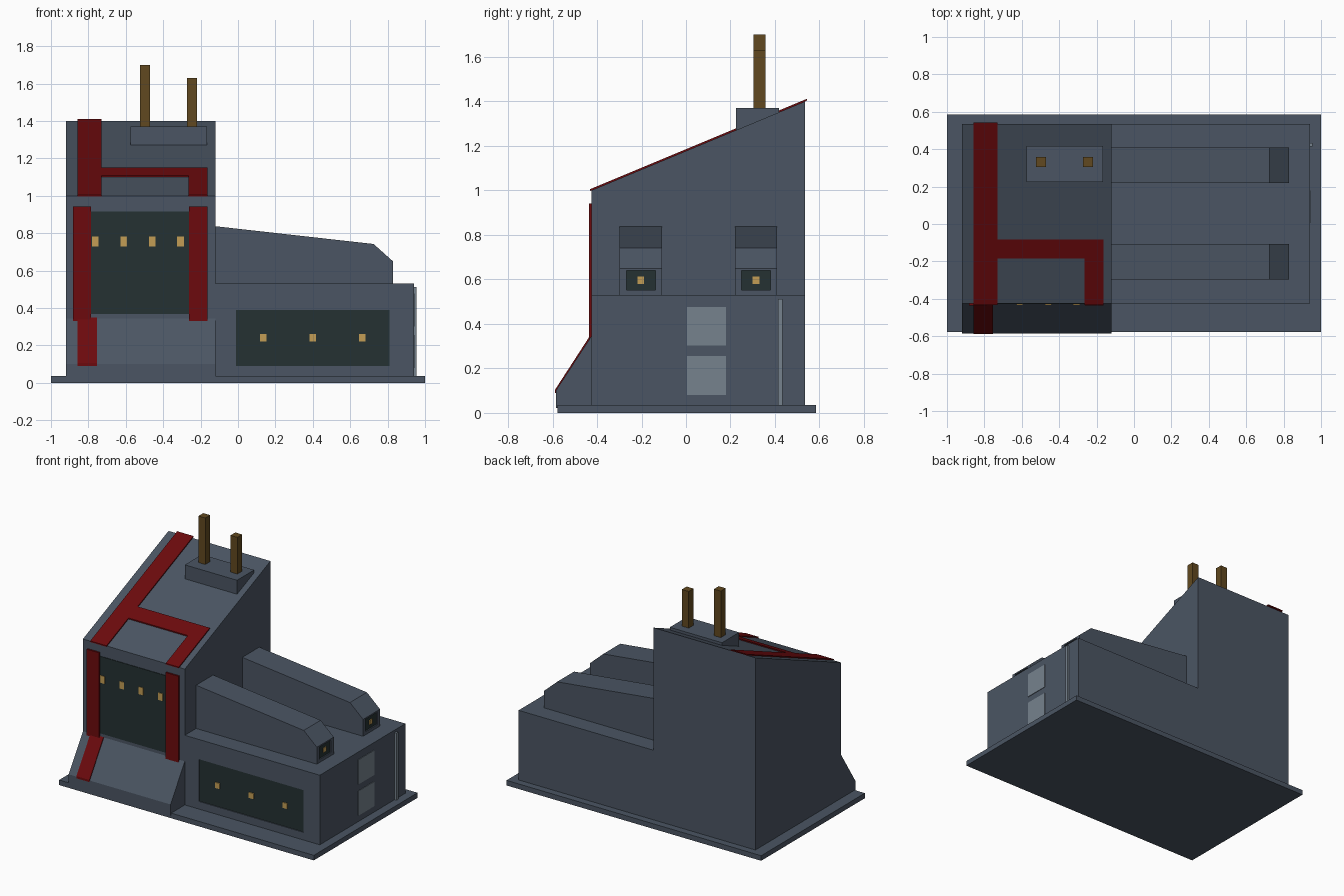
import bpy, bmesh
from mathutils import Vector

cube = bpy.data.objects.get("Cube")
if cube:
    bpy.data.objects.remove(cube, do_unlink=True)


def material(name, rgb):
    m = bpy.data.materials.new(name)
    m.use_nodes = True
    m.diffuse_color = (*rgb, 1)
    m.node_tree.nodes["Principled BSDF"].inputs["Base Color"].default_value = (*rgb, 1)
    return m


WALL = material("slate wall", (0.07, 0.091, 0.125))
RED = material("dark red trim", (0.15, 0.003, 0.004))
GLASS = material("dark glass", (0.018, 0.031, 0.032))
LAMP = material("amber lamp", (0.55, 0.34, 0.09))
POLE = material("brown pole", (0.12, 0.066, 0.014))
PANEL = material("pale panel", (0.18, 0.225, 0.27))


def prism(name, mat, profile, lo, hi, axis="x"):
    """Extrude a (y, z) profile along x, or an (x, z) profile along y."""
    bm = bmesh.new()
    place = (lambda p, t: (t, *p)) if axis == "x" else (lambda p, t: (p[0], t, p[1]))
    face = bm.faces.new([bm.verts.new(place(p, lo)) for p in profile])
    out = bmesh.ops.extrude_face_region(bm, geom=[face])
    step = Vector((hi - lo, 0, 0) if axis == "x" else (0, hi - lo, 0))
    bmesh.ops.translate(bm, vec=step, verts=[v for v in out["geom"] if isinstance(v, bmesh.types.BMVert)])
    bmesh.ops.recalc_face_normals(bm, faces=bm.faces)
    mesh = bpy.data.meshes.new(name)
    bm.to_mesh(mesh)
    bm.free()
    mesh.materials.append(mat)
    ob = bpy.data.objects.new(name, mesh)
    bpy.context.scene.collection.objects.link(ob)
    return ob


def box(name, mat, x, y, z):
    return prism(name, mat, [(y[0], z[0]), (y[1], z[0]), (y[1], z[1]), (y[0], z[1])], *x)


def recess(target, x, y, z):
    cutter = box("recess_cutter", WALL, x, y, z)
    cutter.hide_render = True
    cutter.hide_viewport = True
    mod = target.modifiers.new("recess", "BOOLEAN")
    mod.operation = "DIFFERENCE"
    mod.solver = "EXACT"
    mod.object = cutter


FRONT, BACK, EAVE, RIDGE = -0.425, 0.535, 1.0, 1.4


def roof(y):
    return EAVE + (y - FRONT) * (RIDGE - EAVE) / (BACK - FRONT)


# Ground slab, tower with sloping roof, flared skirt
box("base_slab", WALL, (-1, 1), (-0.578, 0.585), (0, 0.036))
prism("tower", WALL, [(FRONT, 0.03), (FRONT, EAVE), (BACK, RIDGE), (BACK, 0.03)], -0.92, -0.12)
prism("tower_skirt", WALL, [(FRONT, 0.022), (-0.585, 0.022), (-0.585, 0.1), (FRONT, 0.345)], -0.92, -0.12)

# Low hall with recessed front window
hall = box("low_hall", WALL, (-0.12, 0.94), (FRONT, BACK), (0.03, 0.53))
recess(hall, (-0.01, 0.81), (FRONT - 0.05, FRONT + 0.01), (0.09, 0.39))
box("hall_window", GLASS, (-0.01, 0.81), (FRONT + 0.006, FRONT + 0.012), (0.09, 0.39))
for x in (0.135, 0.4, 0.665):
    box("hall_lamp", LAMP, (x - 0.018, x + 0.018), (FRONT, FRONT + 0.008), (0.22, 0.26))

# Two roof ducts with recessed end windows
for y in (-0.203, 0.315):
    duct = prism("roof_duct", WALL,
                 [(-0.13, 0.52), (-0.13, 0.838), (0.725, 0.742), (0.828, 0.65), (0.828, 0.52)],
                 y - 0.095, y + 0.095, "y")
    recess(duct, (0.816, 0.9), (y - 0.065, y + 0.065), (0.552, 0.64))
    box("duct_window", GLASS, (0.814, 0.82), (y - 0.065, y + 0.065), (0.552, 0.64))
    box("duct_lamp", LAMP, (0.818, 0.826), (y - 0.015, y + 0.015), (0.58, 0.612))

# Tower window and lamps
box("tower_window", GLASS, (-0.8, -0.25), (FRONT - 0.004, FRONT + 0.003), (0.368, 0.915))
for x in (-0.763, -0.611, -0.459, -0.307):
    box("tower_lamp", LAMP, (x - 0.018, x + 0.018), (FRONT - 0.008, FRONT), (0.73, 0.782))

# Red trim on the tower front and skirt
for x in ((-0.882, -0.785), (-0.263, -0.163)):
    box("front_trim", RED, x, (FRONT - 0.012, FRONT), (0.33, 0.942))
prism("skirt_trim", RED, [(-0.588, 0.09), (-0.588, 0.105), (-0.43, 0.349), (-0.42, 0.34), (-0.58, 0.09)],
      -0.857, -0.755)

# Red trim following the roof slope
for name, x, y in (("roof_trim_long", (-0.858, -0.73), (-0.432, 0.543)),
                   ("roof_trim_cross", (-0.73, -0.265), (-0.185, -0.083)),
                   ("roof_trim_short", (-0.265, -0.163), (-0.432, -0.083))):
    prism(name, RED, [(y[0], roof(y[0])), (y[1], roof(y[1])),
                      (y[1], roof(y[1]) + 0.008), (y[0], roof(y[0]) + 0.008)], *x)

# Chimney block with two poles
box("chimney_block", WALL, (-0.575, -0.165), (0.225, 0.417), (1.2, 1.37))
for x, top in ((-0.497, 1.7), (-0.245, 1.63)):
    box("chimney_pole", POLE, (x - 0.027, x + 0.027), (0.304, 0.358), (1.36, top))

# Side panels and corner pipe
for z in ((0.08, 0.255), (0.302, 0.477)):
    box("side_panel", PANEL, (0.938, 0.944), (0.005, 0.18), z)
box("side_pipe", PANEL, (0.938, 0.955), (0.414, 0.434), (0.036, 0.512))
